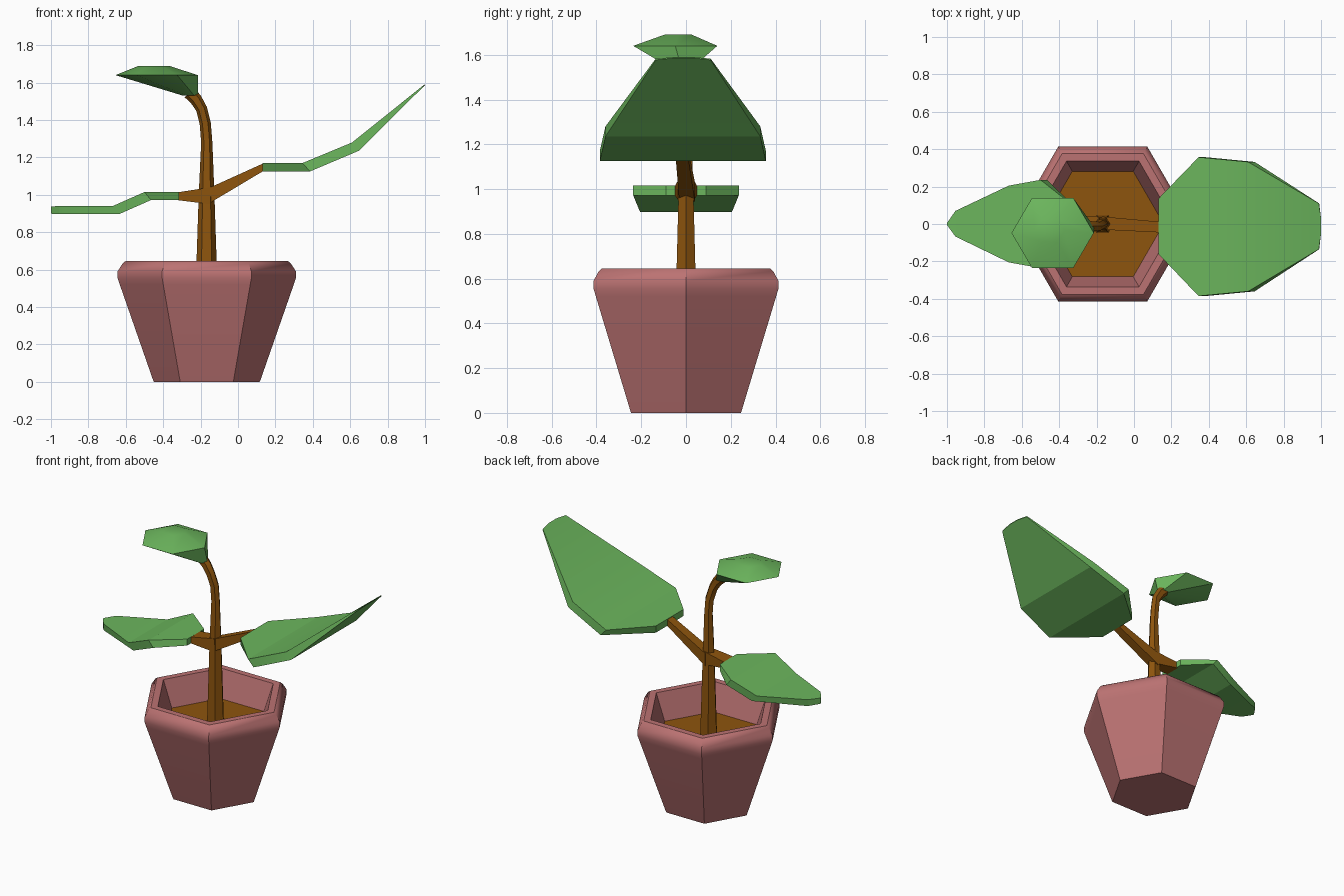
import bpy, bmesh
from math import sin, cos, pi, radians
from mathutils import Vector

if "Cube" in bpy.data.objects:
    bpy.data.objects.remove(bpy.data.objects["Cube"])


def material(name, rgb):
    m = bpy.data.materials.new(name)
    m.diffuse_color = (*rgb, 1)
    m.use_nodes = True
    m.node_tree.nodes["Principled BSDF"].inputs["Base Color"].default_value = m.diffuse_color
    return m


CLAY = material("clay", (0.50, 0.17, 0.17))
GREEN = material("leaf_green", (0.15, 0.47, 0.11))
BROWN = material("bark", (0.27, 0.09, 0.004))


def loft(name, rings, mat, smooth=30):
    """Skin a list of equal-sized point rings and cap both ends."""
    bm = bmesh.new()
    loops = [[bm.verts.new(p) for p in r] for r in rings]
    n = len(rings[0])
    for a, b in zip(loops, loops[1:]):
        for i in range(n):
            j = (i + 1) % n
            bm.faces.new((a[i], a[j], b[j], b[i]))
    bm.faces.new(loops[0])
    bm.faces.new(loops[-1])
    bmesh.ops.recalc_face_normals(bm, faces=bm.faces)
    for f in bm.faces:
        f.smooth = True
    me = bpy.data.meshes.new(name)
    bm.to_mesh(me)
    bm.free()
    me.set_sharp_from_angle(angle=radians(smooth))
    me.materials.append(mat)
    ob = bpy.data.objects.new(name, me)
    bpy.context.collection.objects.link(ob)
    return ob


def hexagon(x, y, z, rx, ry=None, tilt=0):
    """Six points around a centre, tilted about the y axis."""
    ry = rx if ry is None else ry
    pts = []
    for k in range(6):
        u, v = rx * cos(k * pi / 3), ry * sin(k * pi / 3)
        pts.append(Vector((x + u * cos(tilt), y + v, z - u * sin(tilt))))
    return pts


def slab(name, rows, mat):
    """Rows: top x, top z, bottom x, bottom z, low y, high y."""
    loft(name, [[(xt, a, zt), (xt, b, zt), (xb, b, zb), (xb, a, zb)]
                for xt, zt, xb, zb, a, b in rows], mat, 20)


CX = -0.167

# Pot: outer wall, rounded rim, inner wall
pot = [(0.283, 0), (0.288, 0.012), (0.465, 0.52), (0.477, 0.555), (0.477, 0.59),
       (0.45, 0.633), (0.435, 0.645), (0.388, 0.645), (0.322, 0.46)]
loft("pot", [hexagon(CX, 0, z, r) for r, z in pot], CLAY, 40)

# Soil
loft("soil", [hexagon(CX, 0, 0.45, 0.32), hexagon(CX, 0, 0.47, 0.326)], BROWN)

# Stem: x, z, radius, tilt
stem = [(-0.168, 0.46, 0.060, 0), (-0.168, 1.0, 0.042, 0), (-0.167, 1.28, 0.030, -0.03),
        (-0.175, 1.38, 0.030, -0.16), (-0.195, 1.46, 0.030, -0.38),
        (-0.225, 1.51, 0.033, -0.6), (-0.258, 1.545, 0.036, -0.7)]
loft("stem", [hexagon(x, 0 if z < 1.4 else -0.012, z, r, r * 0.9, t)
              for x, z, r, t in stem], BROWN)

# Branches
slab("right_branch", [(-0.17, 1.03, -0.17, 0.945, -0.03, 0.04),
                      (0.135, 1.168, 0.135, 1.127, -0.045, 0.012)], BROWN)
slab("left_branch", [(-0.15, 1.04, -0.15, 0.95, -0.035, 0.035),
                     (-0.325, 1.013, -0.325, 0.972, -0.05, 0.05)], BROWN)

# Large right leaf
slab("right_leaf", [(0.13, 1.17, 0.13, 1.125, -0.16, 0.135),
                    (0.345, 1.17, 0.385, 1.125, -0.385, 0.357),
                    (0.61, 1.28, 0.645, 1.235, -0.36, 0.332),
                    (0.988, 1.583, 0.990, 1.577, -0.135, 0.11),
                    (1.0, 1.59, 1.0, 1.586, -0.05, 0.03)], GREEN)

# Left leaf
slab("left_leaf", [(-0.315, 1.015, -0.315, 0.972, -0.09, 0.09),
                   (-0.50, 1.015, -0.465, 0.972, -0.236, 0.236),
                   (-0.67, 0.94, -0.635, 0.897, -0.205, 0.205),
                   (-0.955, 0.94, -0.955, 0.897, -0.067, 0.07),
                   (-1.0, 0.938, -1.0, 0.899, -0.005, 0.005)], GREEN)

# Top leaf: narrow base, wide rim, small flat crown
loft("top_leaf", [hexagon(-0.257, -0.018, 1.532, 0.043, 0.04),
                  hexagon(-0.435, -0.048, 1.64, 0.22, 0.217),
                  hexagon(-0.45, -0.035, 1.69, 0.08, 0.07)], GREEN)
